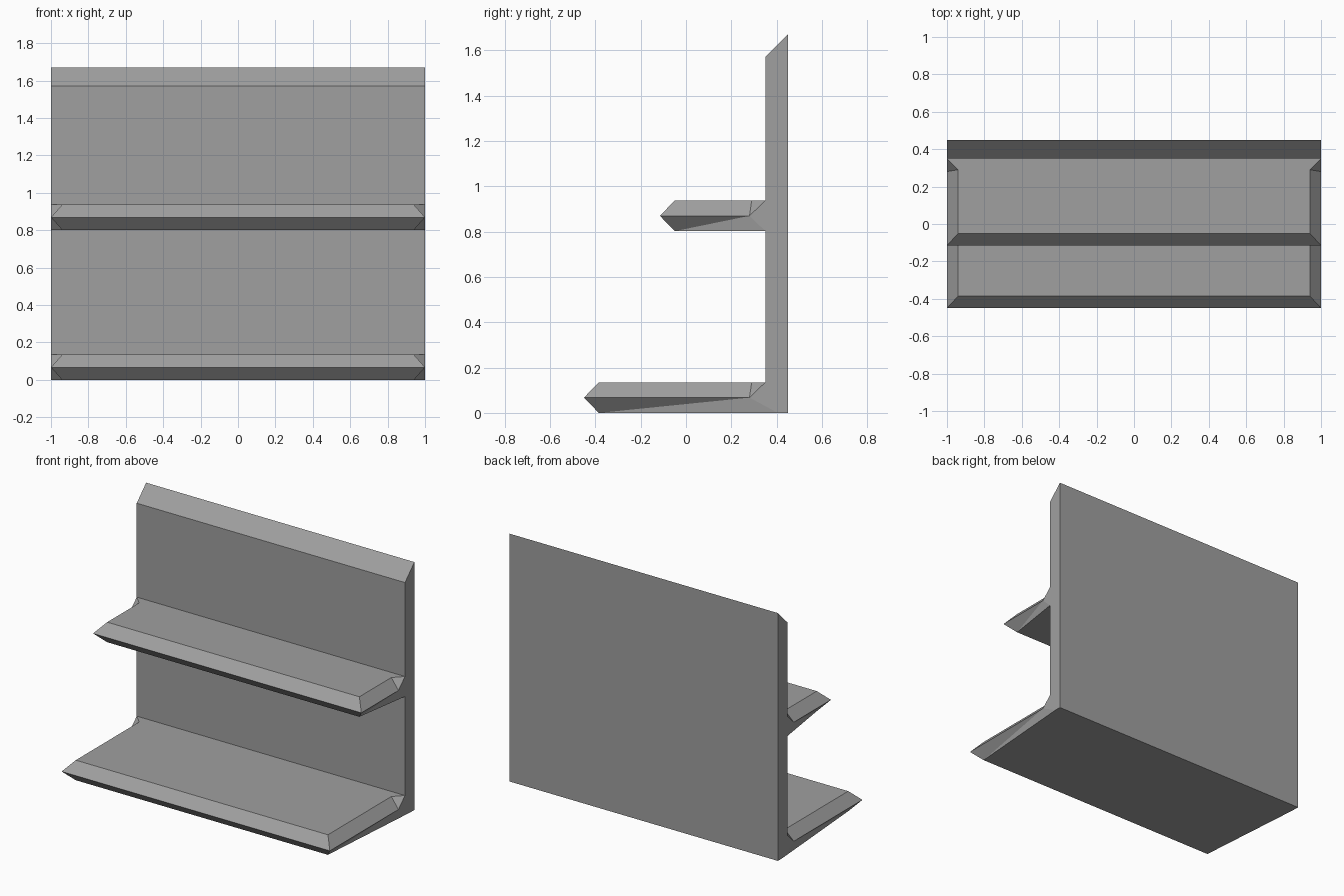
import bpy
import bmesh

cube = bpy.data.objects.get("Cube")
if cube:
    bpy.data.objects.remove(cube, do_unlink=True)

# Single flat colour
GREY = (0.35, 0.35, 0.35, 1.0)
grey = bpy.data.materials.new("plain grey")
grey.use_nodes = True
grey.diffuse_color = GREY
grey.node_tree.nodes["Principled BSDF"].inputs["Base Color"].default_value = GREY

HALF = 1.0      # half width of the unit
INNER = 0.94    # half width of the bevelled shelf faces
PANEL_Y = 0.35  # front plane of the back panel
BACK_Y = 0.45
ROOT_Y = 0.28   # where the shelf rim meets the flared panel side
BEVEL = 0.065
THICK = 0.135


def finish(bm, name):
    bmesh.ops.recalc_face_normals(bm, faces=bm.faces[:])
    mesh = bpy.data.meshes.new(name)
    bm.to_mesh(mesh)
    bm.free()
    mesh.materials.append(grey)
    obj = bpy.data.objects.new(name, mesh)
    bpy.context.collection.objects.link(obj)
    return obj


def extrude_profile(name, profile):
    """Extrude a (y, z) profile across the full width."""
    bm = bmesh.new()
    face = bm.faces.new([bm.verts.new((-HALF, y, z)) for y, z in profile])
    moved = bmesh.ops.extrude_face_region(bm, geom=[face], use_keep_orig=True)
    verts = [v for v in moved["geom"] if isinstance(v, bmesh.types.BMVert)]
    bmesh.ops.translate(bm, verts=verts, vec=(2 * HALF, 0, 0))
    return finish(bm, name)


def shelf(name, tip_y, z, bottom_back):
    """Shelf with a pointed rim, flaring to full width at the panel."""
    bm = bmesh.new()
    mid, top, front = z + THICK / 2, z + THICK, tip_y + BEVEL
    points = {
        "top_front": (INNER, front, top),
        "rim_front": (HALF, tip_y, mid),
        "low_front": (INNER, front, z),
        "top_inner": (INNER, ROOT_Y + 0.01, top),
        "top_back": (HALF, PANEL_Y, top),
        "rim_back": (HALF, ROOT_Y, mid),
        "low_back": (HALF, bottom_back, z),
    }
    left = {k: bm.verts.new(p) for k, p in points.items()}
    right = {k: bm.verts.new((-p[0], p[1], p[2])) for k, p in points.items()}

    # Faces spanning the width
    for strip in (("top_front", "top_inner", "top_back"),
                  ("top_front", "rim_front"), ("rim_front", "low_front"),
                  ("low_front", "low_back"), ("low_back", "rim_back"),
                  ("rim_back", "top_back")):
        bm.faces.new([left[k] for k in strip] + [right[k] for k in reversed(strip)])

    # Bevelled ends, mirrored
    for side in (left, right):
        for facet in (("top_front", "rim_front", "rim_back", "top_inner"),
                      ("top_inner", "rim_back", "top_back"),
                      ("rim_front", "low_front", "rim_back"),
                      ("low_front", "low_back", "rim_back")):
            bm.faces.new([side[k] for k in facet])
    return finish(bm, name)


UPPER_Z = 0.802
LOW_BACK = 0.405

# Back panel with slanted top and pointed shelf roots
extrude_profile("back_panel", [
    (BACK_Y, 0), (BACK_Y, 1.67), (PANEL_Y, 1.57),
    (PANEL_Y, UPPER_Z + THICK), (ROOT_Y, UPPER_Z + THICK / 2), (PANEL_Y, UPPER_Z),
    (PANEL_Y, THICK), (ROOT_Y, THICK / 2), (LOW_BACK, 0),
])

# Shelves
shelf("lower_shelf", -0.45, 0, LOW_BACK)
shelf("upper_shelf", -0.115, UPPER_Z, PANEL_Y)
